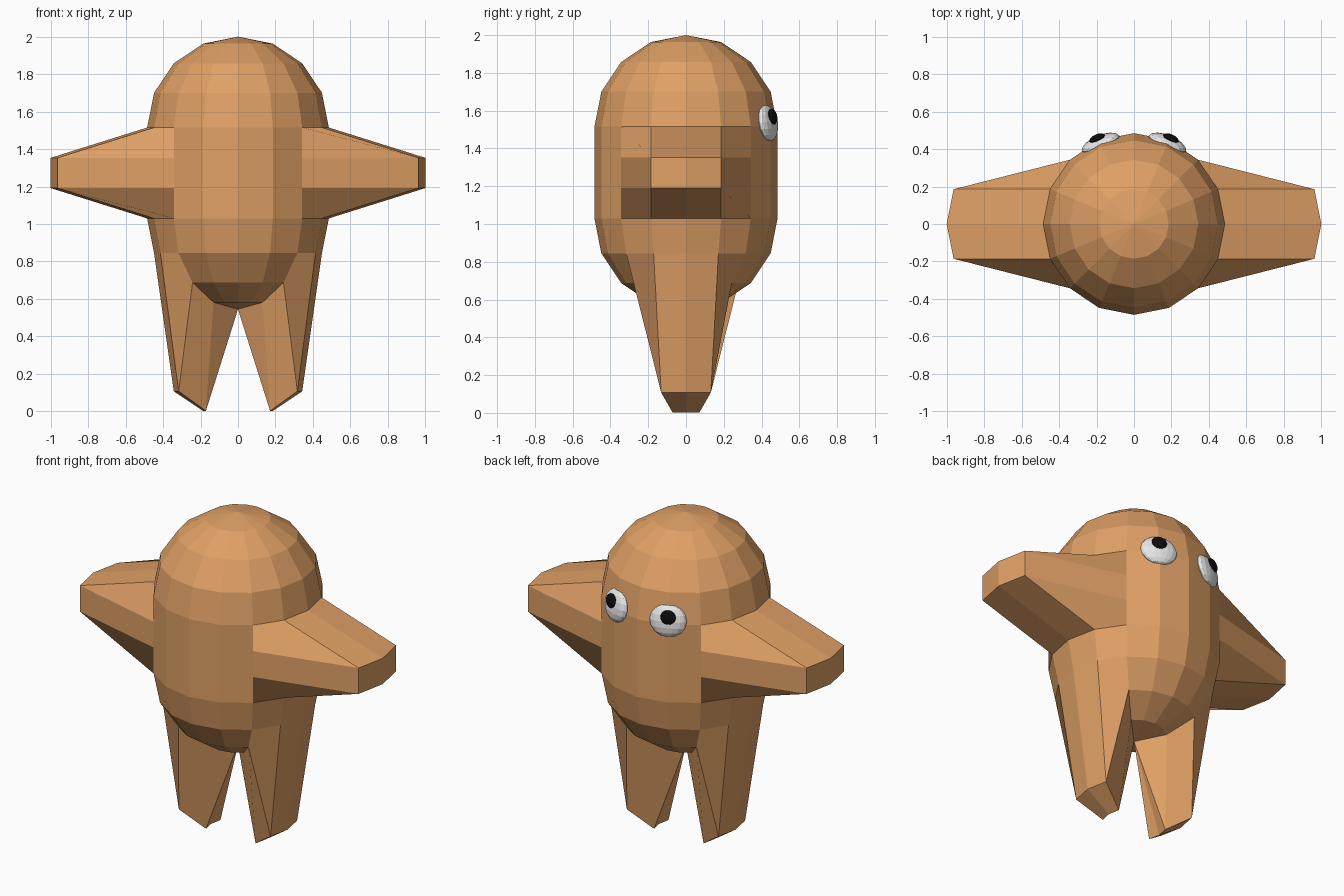
import bpy, bmesh
from math import pi, sin, cos, radians
from mathutils import Matrix, Vector

cube = bpy.data.objects.get("Cube")
if cube:
    bpy.data.objects.remove(cube)

SIDES, RADIUS = 16, 0.485
HIGH, LOW = 1.515, 1.03          # ends of the straight trunk
ARM_REACH, LEG_DROP = 0.515, 0.58


def material(name, color, rough=0.8):
    m = bpy.data.materials.new(name)
    m.use_nodes = True
    m.diffuse_color = (*color, 1)
    bsdf = m.node_tree.nodes["Principled BSDF"]
    bsdf.inputs["Base Color"].default_value = (*color, 1)
    bsdf.inputs["Roughness"].default_value = rough
    return m


def finish(bm, name, mat):
    bmesh.ops.recalc_face_normals(bm, faces=bm.faces)
    mesh = bpy.data.meshes.new(name)
    bm.to_mesh(mesh)
    bm.free()
    mesh.materials.append(mat)
    obj = bpy.data.objects.new(name, mesh)
    bpy.context.collection.objects.link(obj)
    return obj


tan = material("warm tan", (0.74, 0.35, 0.13))
white = material("eye white", (0.8, 0.8, 0.8))
black = material("pupil black", (0.004, 0.004, 0.004))

# Body: a capsule whose side and underside points are pulled out as limbs
steps = [radians(22.5 * i) for i in range(4)]
profile = [(RADIUS * cos(a), HIGH + RADIUS * sin(a), "dome") for a in reversed(steps)]
profile += [(RADIUS, LOW + (HIGH - LOW) * f, "arm") for f in (2 / 3, 1 / 3)]
profile += [(RADIUS * cos(a), LOW - RADIUS * sin(a), "leg" if a > 0.7 else "trunk")
            for a in steps]

bm = bmesh.new()
rings = []
for r, z, kind in profile:
    ring = []
    for i in range(SIDES):
        a = 2 * pi * i / SIDES
        p = Vector((r * cos(a), r * sin(a), z))
        if abs(cos(a)) > 0.9:    # the three points facing each side
            if kind == "arm":
                p.x += ARM_REACH if p.x > 0 else -ARM_REACH
            elif kind == "leg":
                p.z = max(p.z - LEG_DROP, 0)
        ring.append(bm.verts.new(p))
    rings.append(ring)
top = bm.verts.new((0, 0, HIGH + RADIUS))
bottom = bm.verts.new((0, 0, LOW - RADIUS))
for i in range(SIDES):
    j = (i + 1) % SIDES
    bm.faces.new((top, rings[0][i], rings[0][j]))
    bm.faces.new((bottom, rings[-1][j], rings[-1][i]))
    for upper, lower in zip(rings, rings[1:]):
        bm.faces.new((upper[i], lower[i], lower[j], upper[j]))
finish(bm, "body_with_arms_and_legs", tan)


# Eyes and pupils: flattened balls turned outward and tipped back with the dome
def ball(name, center, size, side, mat):
    bm = bmesh.new()
    bmesh.ops.create_uvsphere(bm, u_segments=16, v_segments=8, radius=1)
    obj = finish(bm, name, mat)
    obj.matrix_world = (Matrix.Translation((center[0] * side, center[1], center[2]))
                        @ Matrix.Rotation(radians(-22.5 * side), 4, 'Z')
                        @ Matrix.Rotation(radians(10), 4, 'X')
                        @ Matrix.Diagonal((*size, 1)))


for label, side in (("left", 1), ("right", -1)):
    ball(label + "_eye", (0.178, 0.43, 1.535), (0.108, 0.042, 0.097), side, white)
    ball(label + "_pupil", (0.197, 0.458, 1.568), (0.045, 0.02, 0.042), side, black)
